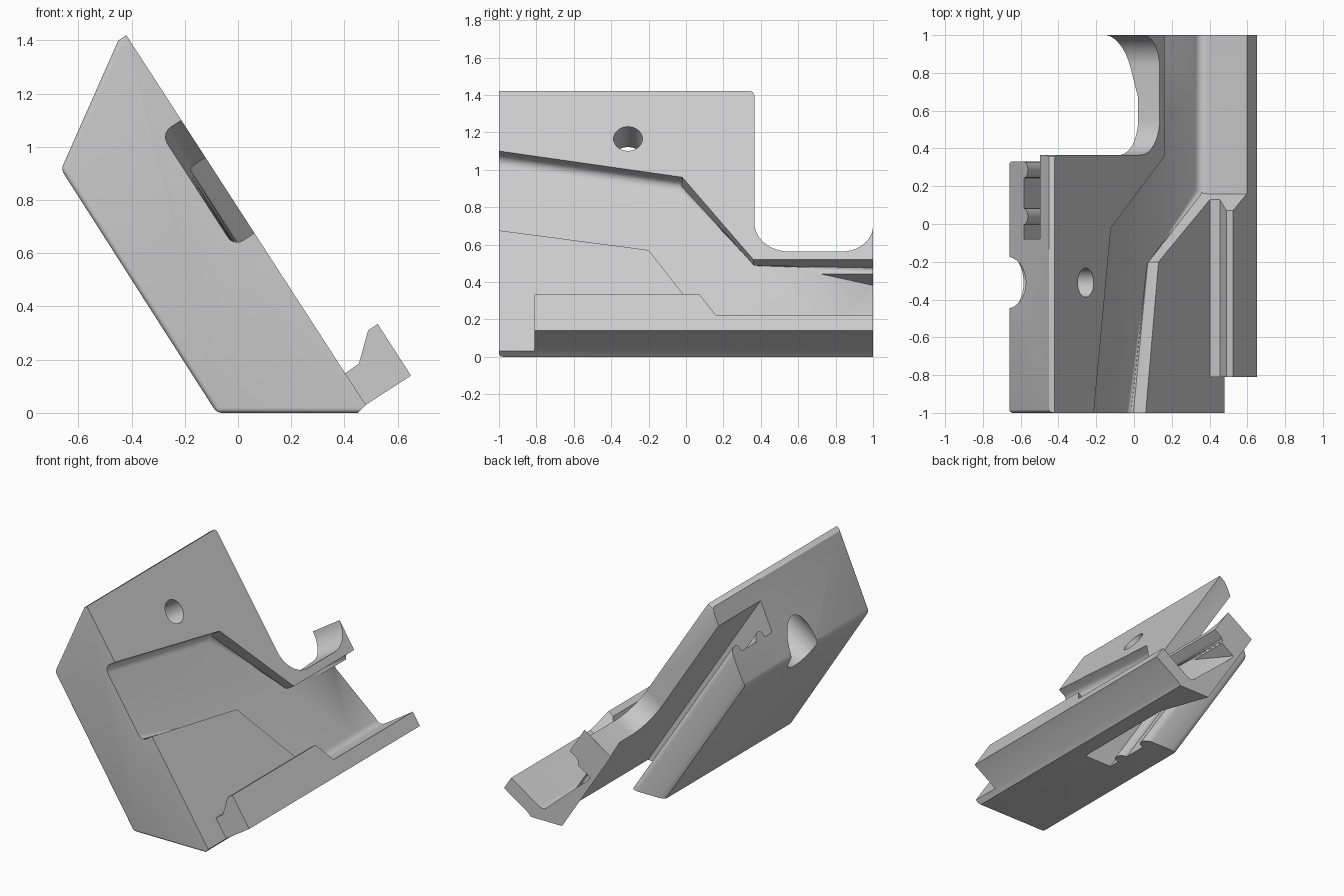
import bpy, bmesh, math
from mathutils import Vector

cube = bpy.data.objects.get("Cube")
if cube:
    bpy.data.objects.remove(cube, do_unlink=True)

grey = bpy.data.materials.new("plain grey")
grey.use_nodes = True
colour = (0.6, 0.6, 0.6, 1)
grey.diffuse_color = colour
grey.node_tree.nodes["Principled BSDF"].inputs["Base Color"].default_value = colour

# Sloped frame: s runs up the slope, v points out of the sloped face
FOOT = Vector((0.48, 0, 0.03))
UP = Vector((-0.5435, 0, 0.8394))
OUT = Vector((0.8394, 0, 0.5435))


def slope(s, v, y):
    return FOOT + UP * s + OUT * v + Vector((0, y, 0))


def arc(cx, cy, r, a0, a1, n=10):
    angles = [math.radians(a0 + (a1 - a0) * i / n) for i in range(n + 1)]
    return [(cx + r * math.cos(a), cy + r * math.sin(a)) for a in angles]


def finish(name, bm):
    bmesh.ops.recalc_face_normals(bm, faces=bm.faces)
    mesh = bpy.data.meshes.new(name)
    bm.to_mesh(mesh)
    bm.free()
    mesh.materials.append(grey)
    ob = bpy.data.objects.new(name, mesh)
    bpy.context.collection.objects.link(ob)
    return ob


def prism(name, pts, t0, t1, place, round_pick=None, width=0.05):
    """Extrude a profile; round the edges whose (profile index, end) match."""
    bm = bmesh.new()
    ends = [[bm.verts.new(place(p, q, t)) for p, q in pts] for t in (t0, t1)]
    n = len(pts)
    for ring in ends:
        bm.faces.new(ring)
    for i in range(n):
        j = (i + 1) % n
        bm.faces.new((ends[0][i], ends[0][j], ends[1][j], ends[1][i]))
    if round_pick:
        edges = []
        for i in range(n):
            j = (i + 1) % n
            if i in round_pick["rim"]:
                edges.append(bm.edges.get((ends[0][i], ends[0][j])))
            if i in round_pick["corner"]:
                edges.append(bm.edges.get((ends[0][i], ends[1][i])))
        bmesh.ops.bevel(bm, geom=edges, offset=width, segments=5,
                        profile=0.5, affect='EDGES', clamp_overlap=True)
    return finish(name, bm)


def combine(ob, tool, operation='DIFFERENCE'):
    tool.hide_render = True
    mod = ob.modifiers.new("cut", 'BOOLEAN')
    mod.operation, mod.solver, mod.object = operation, 'EXACT', tool
    bpy.context.view_layer.objects.active = ob
    bpy.ops.object.modifier_apply(modifier=mod.name)
    bpy.data.objects.remove(tool, do_unlink=True)


def across(p, q, t):      # profile in (x, z), extruded along y
    return Vector((p, t, q))


def along_y(p, q, t):     # profile in (s, v), extruded along y
    return slope(p, q, t)


def along_s(p, q, t):     # profile in (y, v), extruded up the slope
    return slope(t, q, p)


def along_v(p, q, t):     # profile in (y, s), extruded through the slab
    return slope(q, t, p)


# Slanted body with rounded lower and front edges
body = prism("bracket_body",
             [(-0.42, 1.42), (-0.45, 1.40), (-0.665, 0.915), (-0.08, 0),
              (0.45, 0), (0.48, 0.03)],
             -1, 1, across, {"rim": (1, 2, 3), "corner": (2, 3)})

# Hooked lip along the foot of the slope
lip = prism("lip", [(0, 0), (0, 0.203), (0.231, 0.203), (0.23, 0.16),
                    (0.144, 0.063), (0.141, -0.03), (0.02, -0.03)],
            -0.81, 1, along_y)
combine(body, lip, 'UNION')

# Slot behind the front plate, with two rails, opening into the clear arm
BACK, RAIL = -0.31, 0.043
under = [(-0.08, -0.135), (0.67, -0.135), (1.1, -0.265), (1.1, -0.8),
         (0.29, -0.8), (0.29, -0.49), (0.318, -0.478), (0.33, -0.45)]
under += arc(0.33 - RAIL, BACK, RAIL, 0, 180)
under += arc(0.04, BACK, RAIL, 0, 180) + [(-0.08, BACK)]
combine(body, prism("slot_cutter", under, -0.8, 2.2, along_s))

# Rounded window above the arm
window = [(0.34, 2.2), (0.34, 1.66), (0.358, 1.65), (0.365, 1.63)]
window += arc(0.55, 0.82, 0.185, 180, 270)
window += arc(0.835, 0.80, 0.165, -90, -5) + [(1.1, 0.8), (1.1, 2.2)]
combine(body, prism("window_cutter", window, -1, 0.3, along_v))

# Stepped channel across the face, with a rounded floor
channel = [(-1.1, 1.292), (-0.02, 1.108), (0.36, 0.584), (1.1, 0.584),
           (1.1, 0.097), (0.16, 0.097), (-0.2, 0.644), (-1.1, 0.785)]
combine(body, prism("channel_cutter", channel, -0.092, 0.4, along_v,
                    {"rim": (0, 1, 2, 4, 5, 6), "corner": ()}, 0.045))

# Channel floor falling away at the end of the arm
bm = bmesh.new()
for s, y, v in ((0.14, 0.72, -0.09), (0.14, 1.02, -0.09),
                (0.55, 0.72, -0.09), (0.55, 1.02, -0.21)):
    bm.verts.new(slope(s, v, y))
    bm.verts.new(slope(s, -0.06, y))
bmesh.ops.convex_hull(bm, input=bm.verts)
combine(body, finish("ramp_cutter", bm))

# Screw hole and its wide recess at the back
for radius, v0, v1 in ((0.077, -0.6, 0.2), (0.137, -0.8, -0.2)):
    ring = arc(-0.31, 1.353, radius, 0, 352.5, 47)
    combine(body, prism("hole_cutter", ring, v0, v1, along_v))

# Smooth rounded parts, sharp creases
bpy.ops.object.select_all(action='DESELECT')
body.select_set(True)
bpy.context.view_layer.objects.active = body
bpy.ops.object.shade_smooth_by_angle(angle=math.radians(30))
